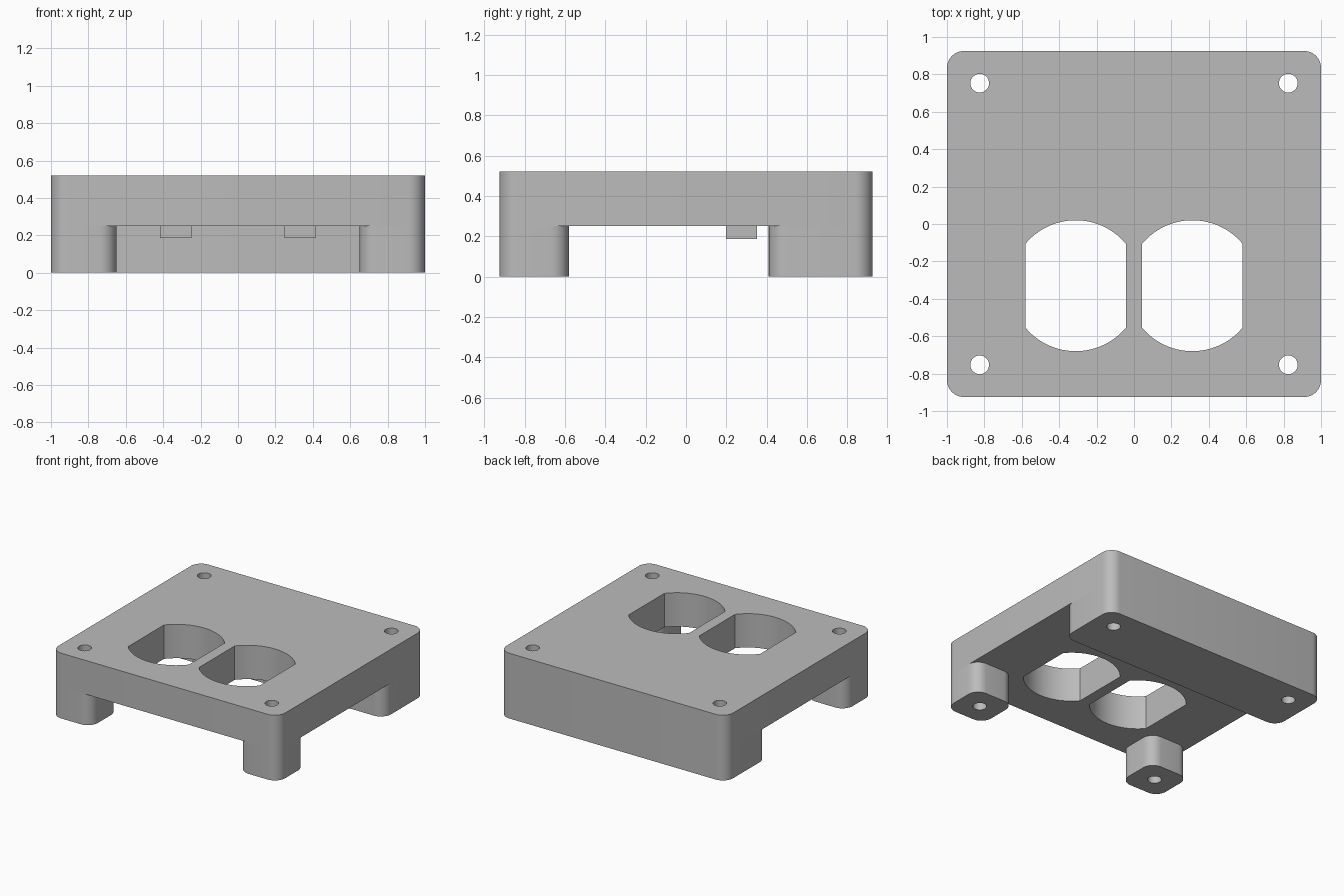
import bpy, bmesh
from math import sin, cos, pi, acos

if "Cube" in bpy.data.objects:
    bpy.data.objects.remove(bpy.data.objects["Cube"])

W, D = 1.0, 0.925            # half width and half depth
UNDER, TOP = 0.25, 0.52      # underside and top of the plate
CORNER = 0.09                # fillet radius of every upright corner
HOLE_X, HOLE_Y, HOLE_R = 0.825, 0.753, 0.05

grey = bpy.data.materials.new("plain grey")
grey.use_nodes = True
grey.diffuse_color = (0.5, 0.5, 0.5, 1)
grey.node_tree.nodes["Principled BSDF"].inputs["Base Color"].default_value = (0.5, 0.5, 0.5, 1)


def arc(cx, cy, r, a0, a1, n):
    return [(cx + r * cos(a0 + (a1 - a0) * i / n), cy + r * sin(a0 + (a1 - a0) * i / n))
            for i in range(n + 1)]


def rounded_rect(x0, x1, y0, y1, r=CORNER):
    centres = [(x1 - r, y1 - r), (x0 + r, y1 - r), (x0 + r, y0 + r), (x1 - r, y0 + r)]
    return [p for k, (cx, cy) in enumerate(centres)
            for p in arc(cx, cy, r, k * pi / 2, (k + 1) * pi / 2, 8)]


def bolt_hole(sx, sy):
    return arc(sx * HOLE_X, sy * HOLE_Y, HOLE_R, 0, 2 * pi, 32)[:-1]


def socket_opening(cx, cy=-0.33, r=0.35, half=0.268):
    # circle with its left and right sides cut straight
    a = acos(half / r)
    return arc(cx, cy, r, a, pi - a, 24) + arc(cx, cy, r, pi + a, 2 * pi - a, 24)


def prism(name, outlines, z0, z1, open_top=False):
    # extrude a filled outline; further outlines become through holes
    curve = bpy.data.curves.new(name + "_outline", "CURVE")
    curve.dimensions, curve.fill_mode = "2D", "BOTH"
    curve.extrude = (z1 - z0) / 2
    for pts in outlines:
        spline = curve.splines.new("POLY")
        spline.points.add(len(pts) - 1)
        for p, (x, y) in zip(spline.points, pts):
            p.co = (x, y, 0, 1)
        spline.use_cyclic_u = True
    helper = bpy.data.objects.new(name + "_outline", curve)
    bpy.context.collection.objects.link(helper)
    deps = bpy.context.evaluated_depsgraph_get()
    mesh = bpy.data.meshes.new_from_object(helper.evaluated_get(deps))
    bpy.data.objects.remove(helper)

    bm = bmesh.new()
    bm.from_mesh(mesh)
    bmesh.ops.translate(bm, verts=bm.verts, vec=(0, 0, (z0 + z1) / 2))
    bmesh.ops.remove_doubles(bm, verts=bm.verts, dist=0.0005)
    bmesh.ops.recalc_face_normals(bm, faces=bm.faces)
    if open_top:  # the top is joined to the plate
        caps = [f for f in bm.faces if all(v.co.z > z1 - 0.001 for v in f.verts)]
        bmesh.ops.delete(bm, geom=caps, context="FACES")
    bm.to_mesh(mesh)
    bm.free()

    mesh.name = name
    mesh.materials.clear()
    mesh.materials.append(grey)
    obj = bpy.data.objects.new(name, mesh)
    bpy.context.collection.objects.link(obj)
    bpy.ops.object.select_all(action="DESELECT")
    obj.select_set(True)
    bpy.context.view_layer.objects.active = obj
    bpy.ops.object.shade_smooth_by_angle(angle=pi / 6)
    return obj


# Top plate with bolt holes and two socket openings
prism("plate",
      [rounded_rect(-W, W, -D, D)]
      + [bolt_hole(sx, sy) for sx in (-1, 1) for sy in (-1, 1)]
      + [socket_opening(s * 0.312) for s in (-1, 1)],
      UNDER, TOP)

# Full-width bar under the back edge
prism("back_bar", [rounded_rect(-W, W, 0.41, D), bolt_hole(-1, 1), bolt_hole(1, 1)],
      0, UNDER, open_top=True)

# Front feet and small pegs on the underside, mirrored left and right
for side, s in (("left", 1), ("right", -1)):
    x0, x1 = sorted((s * 0.65, s * W))
    prism(side + "_front_foot", [rounded_rect(x0, x1, -D, -0.58), bolt_hole(s, -1)],
          0, UNDER, open_top=True)
    x0, x1 = sorted((s * 0.248, s * 0.418))
    prism(side + "_peg", [[(x0, 0.198), (x1, 0.198), (x1, 0.352), (x0, 0.352)]],
          0.185, UNDER, open_top=True)
